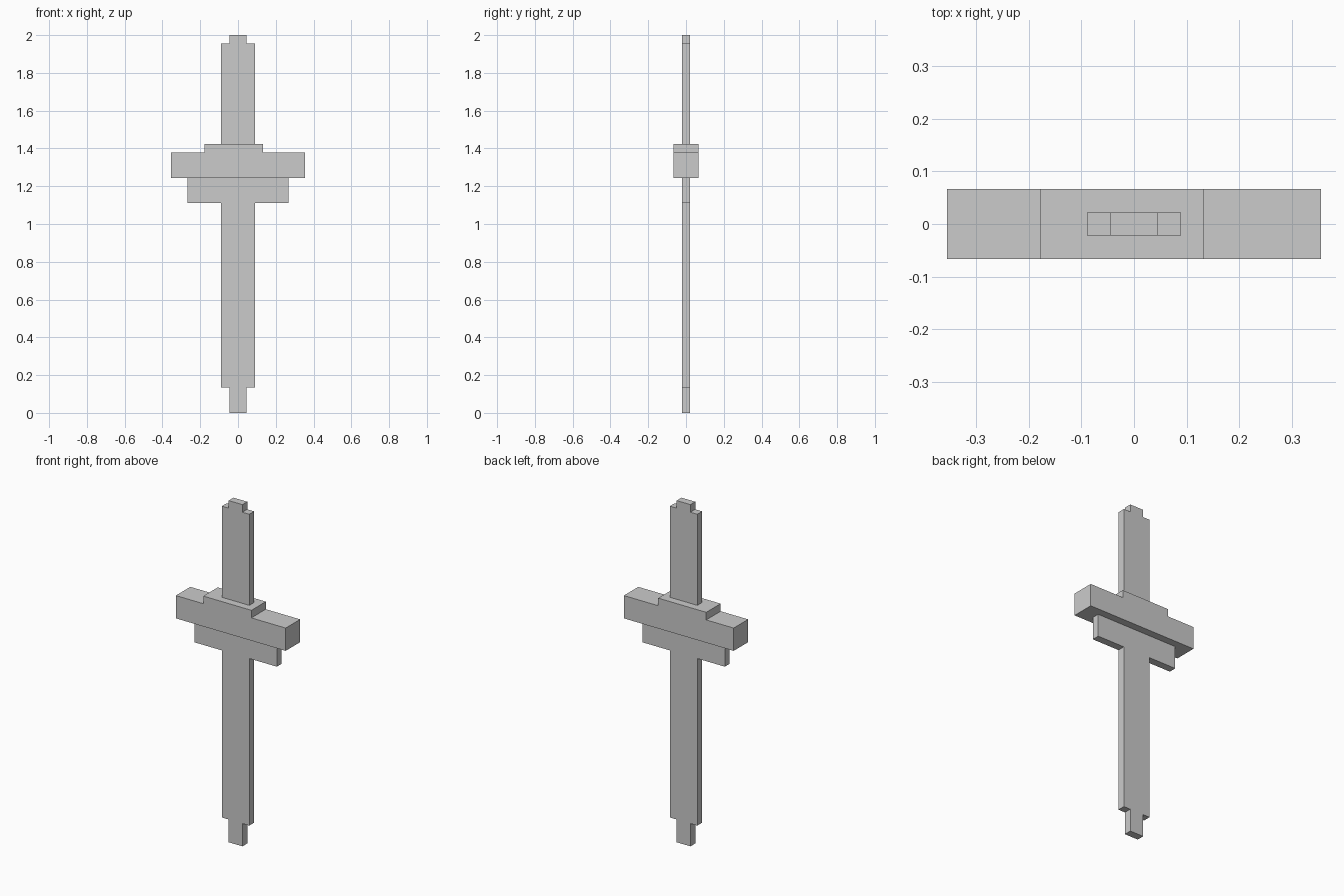
import bpy
import bmesh

if "Cube" in bpy.data.objects:
    bpy.data.objects.remove(bpy.data.objects["Cube"])

U = 2 / 45  # block size: the sword is 45 blocks tall


def slab(name, profile, half_depth):
    """Extrude an (x, z) outline, in blocks, symmetrically along y."""
    bm = bmesh.new()
    verts = [bm.verts.new((x * U, -half_depth * U, z * U)) for x, z in profile]
    face = bm.faces.new(verts)
    ext = bmesh.ops.extrude_face_region(bm, geom=[face])
    moved = [g for g in ext["geom"] if isinstance(g, bmesh.types.BMVert)]
    bmesh.ops.translate(bm, verts=moved, vec=(0, 2 * half_depth * U, 0))
    bmesh.ops.recalc_face_normals(bm, faces=bm.faces)
    mesh = bpy.data.meshes.new(name)
    bm.to_mesh(mesh)
    bm.free()
    obj = bpy.data.objects.new(name, mesh)
    bpy.context.collection.objects.link(obj)
    return obj


def mirrored(half):
    """Complete a right-hand outline (bottom to top) with its left side."""
    return half + [(-x, z) for x, z in reversed(half)]


# Blade with narrow tip at the bottom and wide shoulder under the guard
slab("blade", mirrored([(1, 0), (1, 3), (2, 3), (2, 25), (6, 25), (6, 28)]), 0.5)

# Thick crossguard with an off-centre raised step
slab("crossguard", [(-8, 28), (8, 28), (8, 31), (3, 31), (3, 32),
                    (-4, 32), (-4, 31), (-8, 31)], 1.5)

# Grip with small pommel on top
slab("grip", mirrored([(2, 32), (2, 44), (1, 44), (1, 45)]), 0.5)
